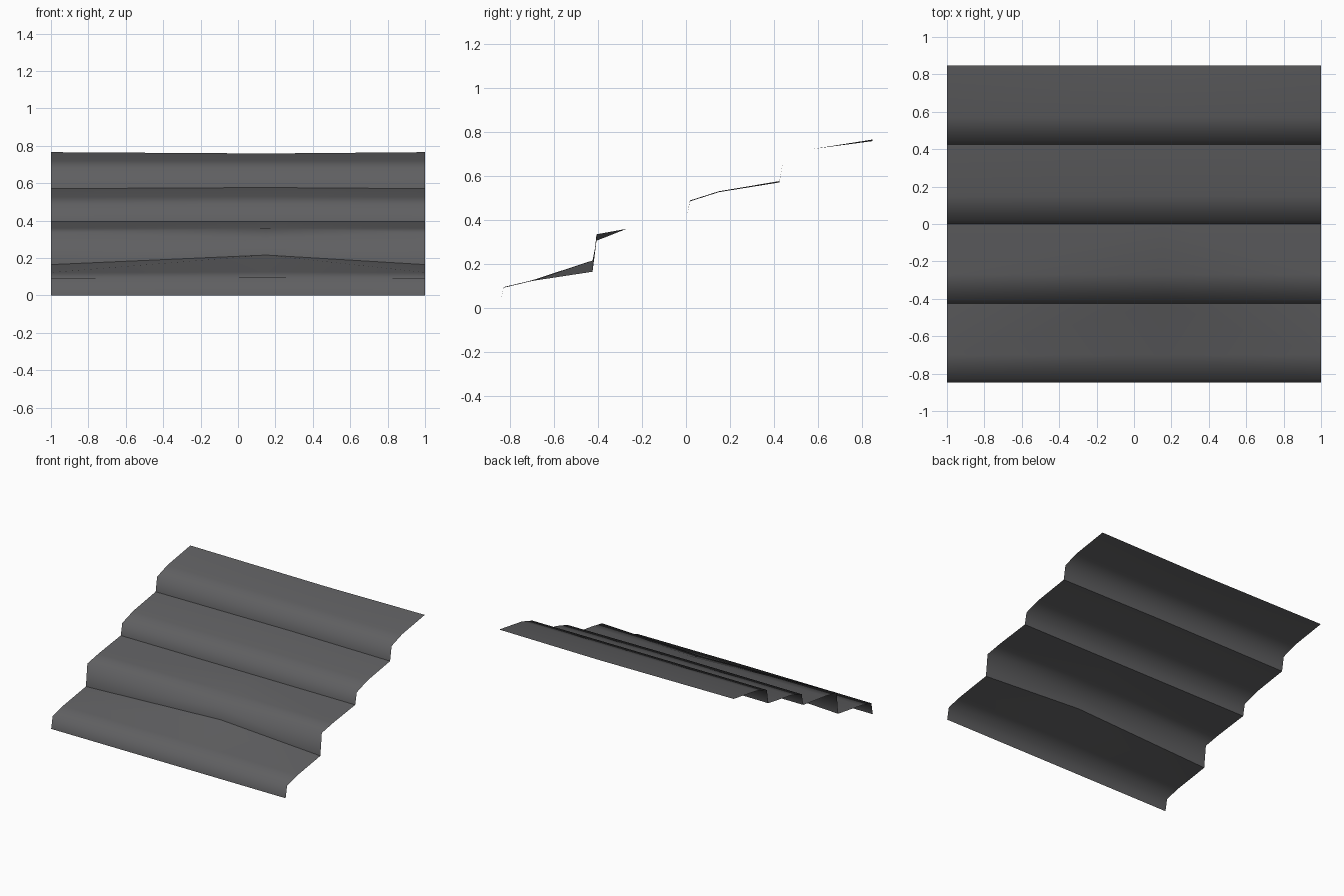
import bpy, bmesh

if "Cube" in bpy.data.objects:
    bpy.data.objects.remove(bpy.data.objects["Cube"])

# Each row across the sheet: y, z at the sides, z at the middle column
rows = [
    (-0.848, 0.0, 0.0), (-0.83, 0.092, 0.095), (-0.70, 0.123, 0.126),
    (-0.425, 0.165, 0.216), (-0.407, 0.335, 0.306), (-0.27, 0.36, 0.36),
    (0.0, 0.396, 0.396), (0.018, 0.485, 0.489), (0.15, 0.527, 0.531),
    (0.425, 0.571, 0.577), (0.443, 0.68, 0.68), (0.57, 0.722, 0.722),
    (0.848, 0.766, 0.759),
]
bm = bmesh.new()
grid = [[bm.verts.new((-1, y, s)), bm.verts.new((0.15, y, m)), bm.verts.new((1, y, s))]
        for y, s, m in rows]

# Triangulated sheet, facing up and forward
for i in range(len(rows) - 1):
    a, b = grid[i], grid[i + 1]
    for k in range(2):
        if k == 0:
            tris = [(a[k], a[k + 1], b[k + 1]), (a[k], b[k + 1], b[k])]
        else:
            tris = [(a[k], a[k + 1], b[k]), (a[k + 1], b[k + 1], b[k])]
        for t in tris:
            bm.faces.new(t).smooth = True

# Crisp crease at the foot of every step
for i in (3, 6, 9):
    for k in range(2):
        bm.edges.get((grid[i][k], grid[i][k + 1])).smooth = False

mesh = bpy.data.meshes.new("stepped_roof_sheet")
bm.to_mesh(mesh)
bm.free()
mat = bpy.data.materials.new("dark slate grey")
mat.diffuse_color = (0.115, 0.115, 0.12, 1)
mat.use_nodes = True
mat.node_tree.nodes["Principled BSDF"].inputs["Base Color"].default_value = mat.diffuse_color
mesh.materials.append(mat)
sheet = bpy.data.objects.new("stepped_roof_sheet", mesh)
bpy.context.collection.objects.link(sheet)
